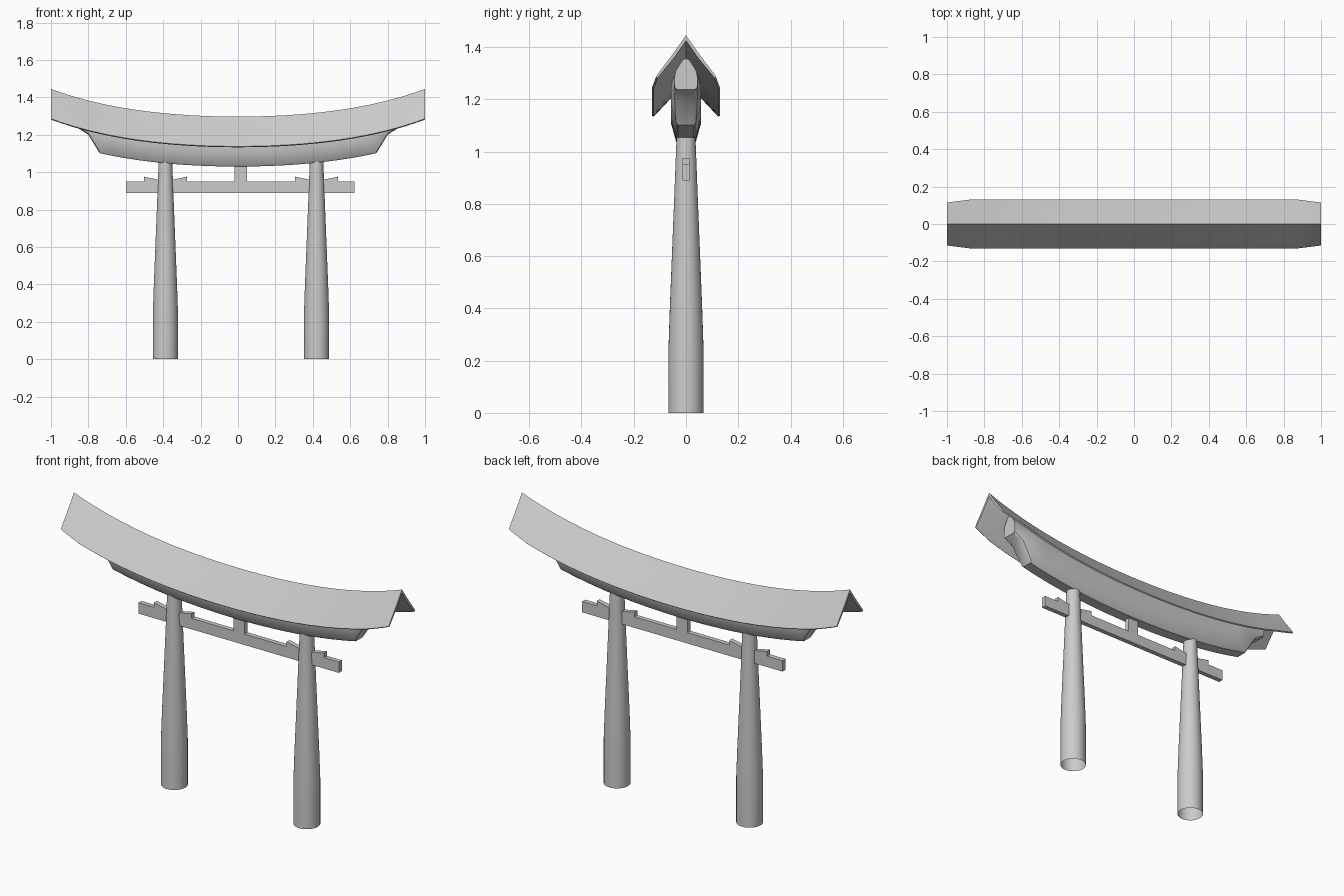
import bpy, bmesh, math

if "Cube" in bpy.data.objects:
    bpy.data.objects.remove(bpy.data.objects["Cube"])


def finish(name, bm, smooth=True):
    bmesh.ops.recalc_face_normals(bm, faces=bm.faces)
    me = bpy.data.meshes.new(name)
    bm.to_mesh(me)
    bm.free()
    ob = bpy.data.objects.new(name, me)
    bpy.context.collection.objects.link(ob)
    if smooth:
        bpy.ops.object.select_all(action='DESELECT')
        ob.select_set(True)
        bpy.context.view_layer.objects.active = ob
        bpy.ops.object.shade_smooth_by_angle(angle=math.radians(35))
    return ob


def loft(name, rings, cap=True, smooth=True):
    """Skin closed rings of points, optionally capping both ends."""
    bm = bmesh.new()
    vs = [[bm.verts.new(p) for p in r] for r in rings]
    n = len(vs[0])
    for a, b in zip(vs, vs[1:]):
        for i in range(n):
            j = (i + 1) % n
            bm.faces.new((a[i], a[j], b[j], b[i]))
    if cap:
        bm.faces.new(vs[0])
        bm.faces.new(vs[-1])
    return finish(name, bm, smooth)


def plank(name, outline, half):
    """Extrude an x-z outline through the depth."""
    return loft(name, [[(x, y, z) for x, z in outline] for y in (-half, half)],
                smooth=False)


def rise(x):
    return 0.11 * x * x + 0.038 * x ** 4


def mirror_y(half):
    """Complete a half section whose first and last points lie on y = 0."""
    return half + [(-y, z) for y, z in half[-2:0:-1]]


# Curved thin roof
roof_half = [(0, 1.297), (0.06, 1.222), (0.118, 1.154), (0.13, 1.138),
             (0.124, 1.133), (0.055, 1.207), (0, 1.277)]
rings = []
for x in [-1, -0.94] + [i * 0.088 for i in range(-10, 11)] + [0.94, 1]:
    w = 1 - 0.115 * max(0, abs(x) - 0.88) / 0.12
    rings.append([(x, y * w, z + rise(x)) for y, z in mirror_y(roof_half)])
loft("roof", rings)

# Curved lintel under the roof with stepped, slanting ends
lintel_half = [(0, 1.03), (0.03, 1.03), (0.038, 1.038), (0.058, 1.11),
               (0.058, 1.18), (0.05, 1.21), (0.012, 1.255), (0, 1.26)]
tip_half = [(0, 1.2), (0.036, 1.2), (0.044, 1.208), (0.048, 1.225),
            (0.046, 1.26), (0.042, 1.29), (0.012, 1.336), (0, 1.34)]
end_half = [(0, 1.238), (0.034, 1.238), (0.042, 1.245), (0.045, 1.26),
            (0.043, 1.29), (0.038, 1.312), (0.012, 1.352), (0, 1.356)]


def section(x, half, lift=0):
    return [(x, y, z + lift) for y, z in mirror_y(half)]


rings = [section(-0.86, end_half), section(-0.80, tip_half)]
for i in range(-10, 11):
    x = i * 0.074
    rings.append(section(x, lintel_half, rise(x)))
rings += [section(0.80, tip_half), section(0.86, end_half)]
loft("lintel", rings)

# Tapered pillars, open at the ends, with a pair of wedges each
for side, cx in (("left", -0.388), ("right", 0.42)):
    rings = []
    for z, r in ((0, 0.067), (0.25, 0.067), (0.4, 0.062), (0.6, 0.054),
                 (0.8, 0.046), (1.06, 0.036)):
        rings.append([(cx + r * math.cos(a), r * math.sin(a), z)
                      for a in (k * math.tau / 32 for k in range(32))])
    loft(side + "_pillar", rings, cap=False)
    for tag, s in (("outer", -1), ("inner", 1)):
        plank(f"{side}_{tag}_wedge",
              [(cx, 0.95), (cx + s * 0.115, 0.95),
               (cx + s * 0.115, 0.976), (cx, 0.952)], 0.013)

# Tie beam and central strut
plank("tie_beam", [(-0.598, 0.89), (0.624, 0.89), (0.624, 0.95), (-0.598, 0.95)], 0.013)
plank("centre_strut", [(-0.018, 0.95), (0.048, 0.95), (0.048, 1.04), (-0.018, 1.04)], 0.013)
